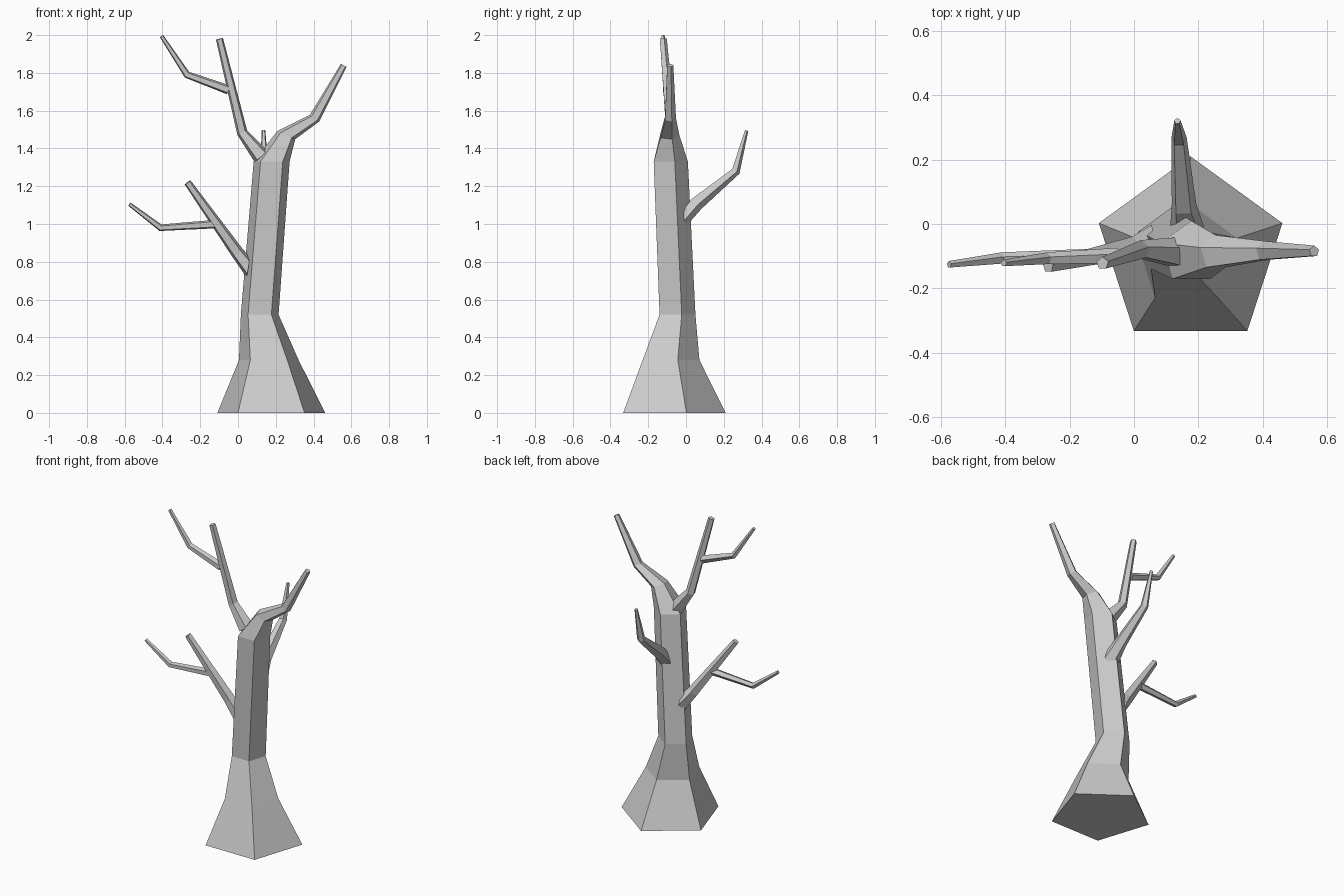
import bpy, math
from mathutils import Vector

cube = bpy.data.objects.get("Cube")
if cube:
    bpy.data.objects.remove(cube, do_unlink=True)

SIDES = 5
UP = Vector((0, 0, 1))

bark = bpy.data.materials.new("grey_bark")
bark.use_nodes = True
bark.diffuse_color = (0.6, 0.6, 0.6, 1)
bark.node_tree.nodes["Principled BSDF"].inputs["Base Color"].default_value = (0.6, 0.6, 0.6, 1)


def limb(name, path, radii, facing=None):
    """Tapered five-sided limb; facing optionally sets the direction of given rings."""
    facing = facing or {}
    pts = [Vector(p) for p in path]
    last = len(pts) - 1
    verts = []
    for i, (p, r) in enumerate(zip(pts, radii)):
        before = (p - pts[max(i - 1, 0)]).normalized()
        after = (pts[min(i + 1, last)] - p).normalized()
        direction = Vector(facing[i]) if i in facing else before + after
        turn = UP.rotation_difference(direction.normalized())
        for k in range(SIDES):
            a = math.pi / 2 + math.tau * k / SIDES
            verts.append(p + turn @ Vector((r * math.cos(a), r * math.sin(a), 0)))
    faces = [tuple(reversed(range(SIDES))),
             tuple(range(last * SIDES, (last + 1) * SIDES))]
    for i in range(last):
        a, b = i * SIDES, (i + 1) * SIDES
        for k in range(SIDES):
            n = (k + 1) % SIDES
            faces.append((a + k, a + n, b + n, b + k))
    mesh = bpy.data.meshes.new(name)
    mesh.from_pydata(verts, [], faces)
    mesh.materials.append(bark)
    obj = bpy.data.objects.new(name, mesh)
    bpy.context.collection.objects.link(obj)
    return obj


# Trunk: flared foot, straight stem, bending into the upper left bough
limb("trunk",
     [(0.176, -0.09, 0), (0.163, -0.095, 0.28), (0.115, -0.055, 0.52),
      (0.178, -0.09, 1.33), (0.255, -0.09, 1.47), (0.405, -0.085, 1.56),
      (0.56, -0.085, 1.84)],
     [0.3, 0.166, 0.105, 0.1, 0.055, 0.032, 0.018],
     {0: UP, 1: UP, 2: UP, 3: UP, 4: (0.45, 0, 1), 5: (0.7, 0, 1)})

# Upper right bough and its twig
limb("upper_branch",
     [(0.125, -0.09, 1.355), (0.022, -0.08, 1.485), (-0.098, -0.122, 1.98)],
     [0.048, 0.03, 0.02])
limb("upper_twig",
     [(-0.05, -0.1, 1.71), (-0.27, -0.108, 1.79), (-0.405, -0.122, 1.995)],
     [0.026, 0.02, 0.011])

# Lower right bough and its twig
limb("lower_branch",
     [(0.055, -0.06, 0.77), (-0.005, -0.075, 0.85), (-0.267, -0.132, 1.22)],
     [0.058, 0.036, 0.02], {0: (-1, 0, 0.15)})
limb("lower_twig",
     [(-0.11, -0.1, 1.0), (-0.41, -0.107, 0.98), (-0.575, -0.126, 1.105)],
     [0.024, 0.019, 0.011])

# Rear branch
limb("rear_branch",
     [(0.165, -0.01, 1.035), (0.155, 0.055, 1.11), (0.14, 0.262, 1.28),
      (0.135, 0.32, 1.495)],
     [0.055, 0.04, 0.025, 0.01], {0: (0, 1, 0.05)})
